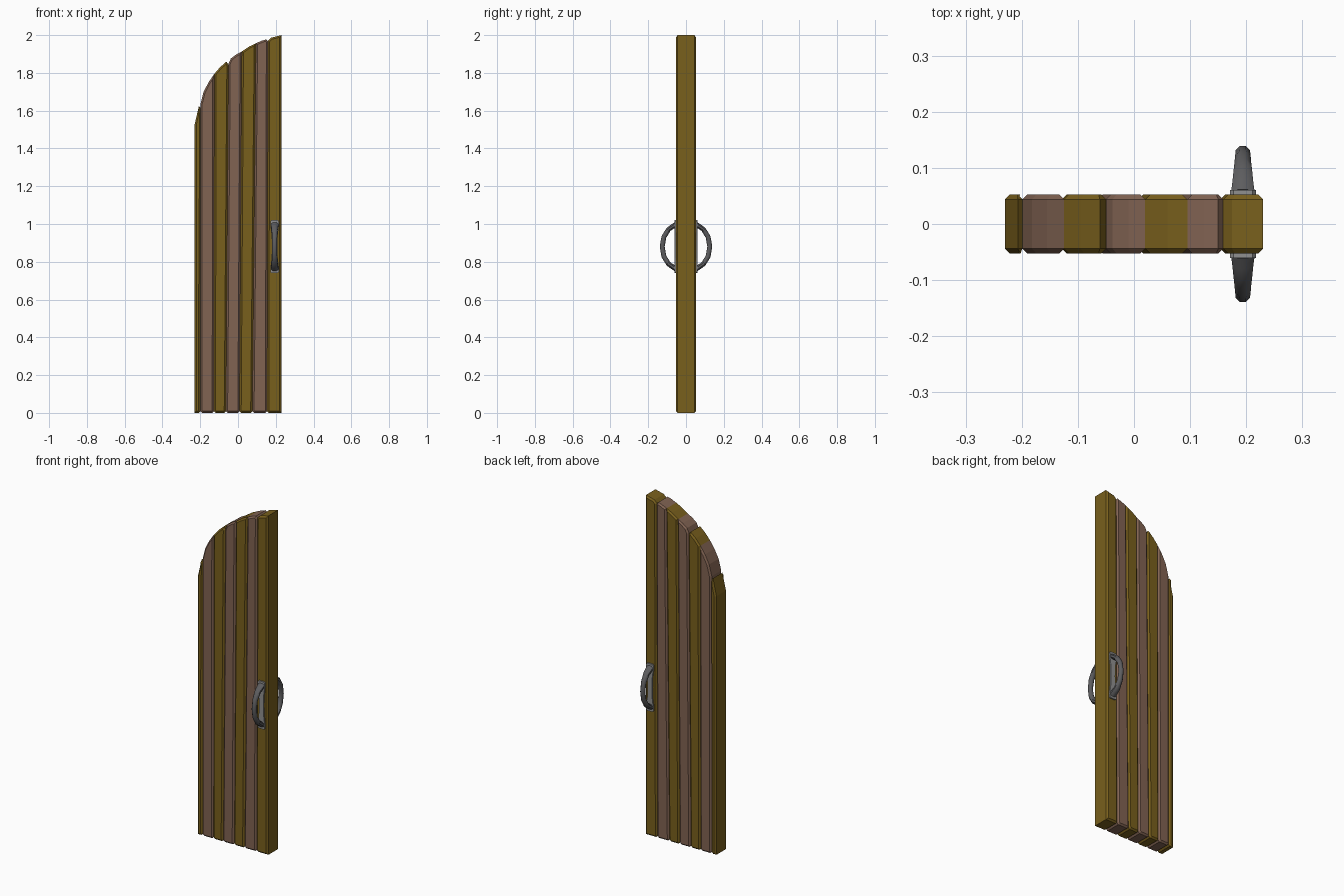
import bpy, bmesh, math

if "Cube" in bpy.data.objects:
    bpy.data.objects.remove(bpy.data.objects["Cube"])

def material(name, rgb):
    m = bpy.data.materials.new(name)
    m.diffuse_color = (*rgb, 1)
    m.use_nodes = True
    m.node_tree.nodes["Principled BSDF"].inputs["Base Color"].default_value = m.diffuse_color
    return m

OLIVE = material("olive_wood", (0.19, 0.115, 0.012))
BROWN = material("brown_wood", (0.22, 0.125, 0.085))
IRON = material("dark_iron", (0.11, 0.11, 0.115))
STEEL = material("plate_metal", (0.28, 0.28, 0.28))

def finish(bm, name, mat):
    bmesh.ops.recalc_face_normals(bm, faces=bm.faces)
    me = bpy.data.meshes.new(name)
    bm.to_mesh(me)
    bm.free()
    ob = bpy.data.objects.new(name, me)
    bpy.context.collection.objects.link(ob)
    me.materials.append(mat)
    return ob

def slab(name, outline, y0, y1, mat, bevel):
    """Extrude an x-z outline along y and chamfer the front and back rims."""
    bm = bmesh.new()
    f = bm.faces.new([bm.verts.new((x, y0, z)) for x, z in outline])
    r = bmesh.ops.extrude_face_region(bm, geom=[f])
    for v in r["geom"]:
        if isinstance(v, bmesh.types.BMVert):
            v.co.y = y1
    if bevel:
        rims = [e for e in bm.edges if abs(e.verts[0].co.y - e.verts[1].co.y) < 1e-5]
        bmesh.ops.bevel(bm, geom=rims, offset=bevel, segments=1, affect='EDGES')
    return finish(bm, name, mat)

# Planks: bottom left x, bottom right x, then the arched top from right to left
planks = [
    (-0.23, -0.199, [(-0.199, 1.615), (-0.207, 1.625), (-0.23, 1.525)]),
    (-0.199, -0.128, [(-0.125, 1.795), (-0.155, 1.752), (-0.182, 1.70), (-0.199, 1.635)]),
    (-0.128, -0.064, [(-0.05, 1.842), (-0.061, 1.86), (-0.095, 1.83), (-0.125, 1.795)]),
    (-0.064, 0.008, [(0.02, 1.913), (-0.01, 1.897), (-0.038, 1.876), (-0.05, 1.85)]),
    (0.008, 0.076, [(0.095, 1.957), (0.06, 1.94), (0.02, 1.913)]),
    (0.076, 0.154, [(0.159, 1.966), (0.15, 1.978), (0.125, 1.97), (0.095, 1.957)]),
    (0.154, 0.23, [(0.23, 2.0), (0.175, 1.986), (0.159, 1.97)]),
]
c = 0.009
for i, (a, b, top) in enumerate(planks):
    # Clip the bottom corners where two planks meet
    left = [(a, 0)] if i == 0 else [(a, c), (a + c, 0)]
    right = [(b, 0)] if i == 6 else [(b - c, 0), (b, c)]
    slab(f"plank_{i + 1}", left + right + top, -0.053, 0.053,
         BROWN if i % 2 else OLIVE, 0.009)

# Handles on both faces: waisted backing plate and tapered curved grip
HX, HZ, SIDES, N = 0.194, 0.88, 8, 12
ctrl = [(0.054, 0.118), (0.092, 0.092), (0.117, 0.052), (0.126, 0.0)]

def grip_point(t):
    """Arc position and taper for t in -1..1."""
    s = (1 - abs(t)) * 3
    k = min(int(s), 2)
    f = s - k
    (y0, z0), (y1, z1) = ctrl[k], ctrl[k + 1]
    return y0 + (y1 - y0) * f, math.copysign(z0 + (z1 - z0) * f, t)

for side, label in ((-1, "front"), (1, "back")):
    half = [(0.014, 0.0), (0.016, 0.06), (0.023, 0.115), (0.023, 0.133), (0.017, 0.14)]
    right = [(x, -z) for x, z in half[::-1]] + half[1:]
    outline = [(HX + x, HZ + z) for x, z in right] + [(HX - x, HZ + z) for x, z in right[::-1]]
    slab(f"{label}_handle_plate", outline, side * 0.05, side * 0.061, STEEL, 0)

    bm = bmesh.new()
    rings = []
    for i in range(N + 1):
        t = 1 - 2 * i / N
        y, z = grip_point(t)
        ya, za = grip_point(min(1, t + 0.16))
        yb, zb = grip_point(max(-1, t - 0.16))
        d = math.hypot(yb - ya, zb - za)
        ny, nz = -(zb - za) / d, (yb - ya) / d
        w = 0.013 + 0.008 * t * t
        ring = []
        for j in range(SIDES):
            ang = 2 * math.pi * (j + 0.5) / SIDES
            u, v = w * math.cos(ang) * 1.08, 0.013 * math.sin(ang) * 1.08
            ring.append(bm.verts.new((HX + u, side * (y + ny * v), HZ + z + nz * v)))
        rings.append(ring)
    for r, s in zip(rings, rings[1:]):
        for j in range(SIDES):
            k = (j + 1) % SIDES
            bm.faces.new((r[j], r[k], s[k], s[j]))
    bm.faces.new(rings[0])
    bm.faces.new(rings[-1])
    ob = finish(bm, f"{label}_handle_grip", IRON)
    bpy.ops.object.select_all(action='DESELECT')
    bpy.context.view_layer.objects.active = ob
    ob.select_set(True)
    bpy.ops.object.shade_smooth_by_angle(angle=math.radians(50))
